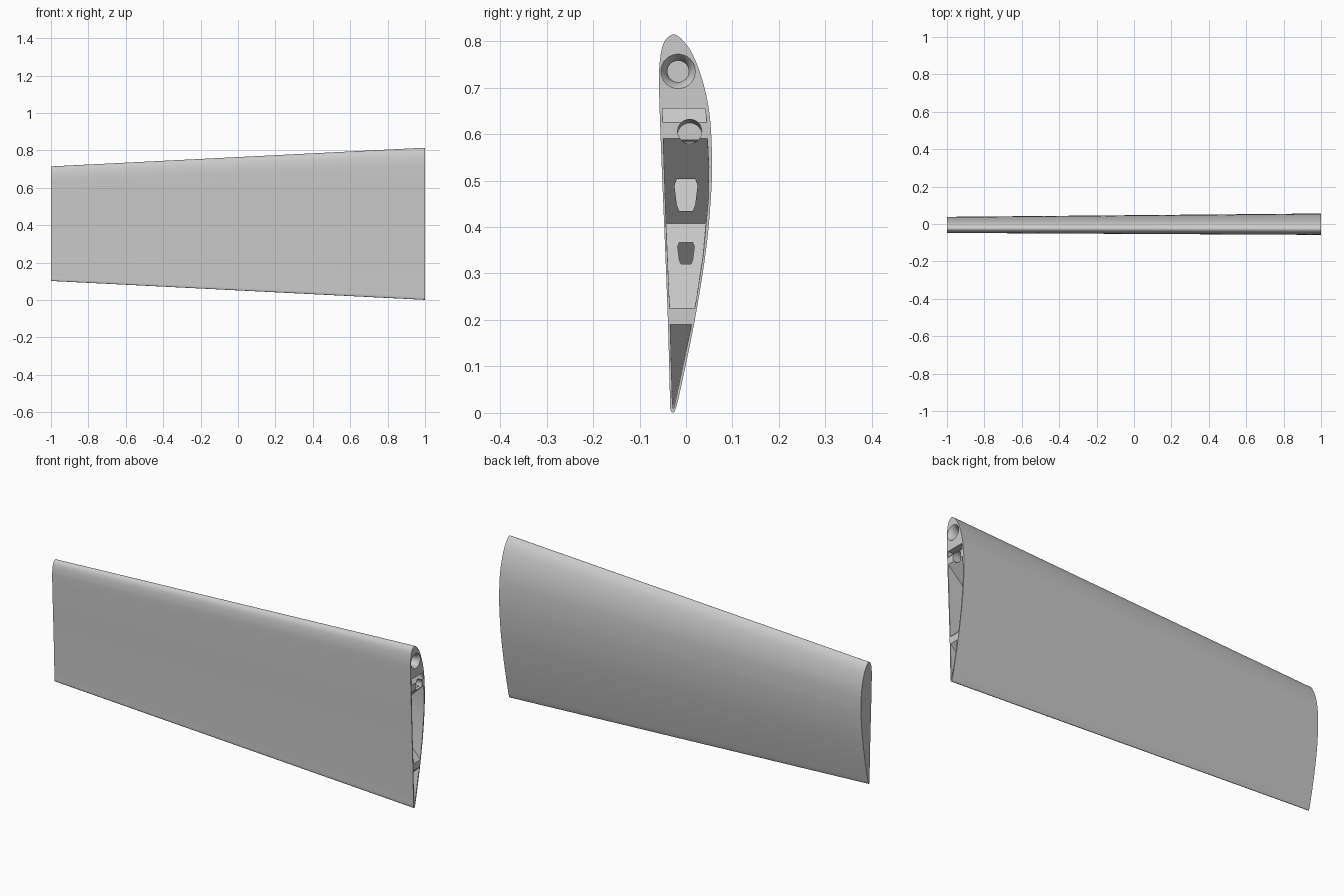
import bpy, bmesh, math
from mathutils import Vector, Matrix

cube = bpy.data.objects.get("Cube")
if cube:
    bpy.data.objects.remove(cube, do_unlink=True)

grey = bpy.data.materials.new("light_grey")
grey.use_nodes = True
grey.diffuse_color = (0.6, 0.6, 0.6, 1)
grey.node_tree.nodes["Principled BSDF"].inputs["Base Color"].default_value = (0.6, 0.6, 0.6, 1)


def taper(y, z, x):
    """Place a root section point at span position x, shrinking towards the tip."""
    t = (1 - x) / 2
    s = 1 - 0.247 * t
    return (x, y * s - 0.004 * t, 0.41 + (z - 0.41) * s)


def make(name, bm):
    bmesh.ops.recalc_face_normals(bm, faces=bm.faces)
    mesh = bpy.data.meshes.new(name)
    bm.to_mesh(mesh)
    bm.free()
    mesh.materials.append(grey)
    ob = bpy.data.objects.new(name, mesh)
    bpy.context.collection.objects.link(ob)
    return ob


def loft(name, rings):
    """Closed solid between rings that have equal point counts."""
    bm = bmesh.new()
    loops = [[bm.verts.new(p) for p in ring] for ring in rings]
    n = len(loops[0])
    for a, b in zip(loops, loops[1:]):
        for i in range(n):
            j = (i + 1) % n
            bm.faces.new((a[i], a[j], b[j], b[i]))
    bm.faces.new(loops[0])
    bm.faces.new(loops[-1])
    return make(name, bm)


def swept(name, section, start, end):
    return loft(name, [[taper(y, z, x) for y, z in section] for x in (start, end)])


def circle(x, y, z, r, n=32):
    return [(x, y + r * math.cos(2 * math.pi * i / n), z + r * math.sin(2 * math.pi * i / n))
            for i in range(n)]


def boolean(target, tool, operation="DIFFERENCE"):
    mod = target.modifiers.new("cut", "BOOLEAN")
    mod.operation, mod.solver, mod.object = operation, "EXACT", tool
    bpy.context.view_layer.update()
    bpy.context.view_layer.objects.active = target
    bpy.ops.object.modifier_apply(modifier=mod.name)


def smooth_loop(points, steps=6):
    """Catmull-Rom curve through a closed loop of section points."""
    pts, out = [Vector(p) for p in points], []
    for i in range(len(pts)):
        a, b, c, d = (pts[(i + k) % len(pts)] for k in (-1, 0, 1, 2))
        for k in range(steps):
            t = k / steps
            out.append(0.5 * (2 * b + (c - a) * t + (2 * a - 5 * b + 4 * c - d) * t ** 2
                              + (3 * b - a - 3 * c + d) * t ** 3))
    return out


# Wing skin, from the airfoil section
airfoil = smooth_loop([
    (-0.029, 0.814), (-0.047, 0.798), (-0.056, 0.76), (-0.058, 0.7), (-0.053, 0.55),
    (-0.046, 0.38), (-0.039, 0.2), (-0.035, 0.05), (-0.034, 0.01), (-0.028, 0.001),
    (-0.022, 0.01), (-0.012, 0.05), (0.019, 0.2), (0.043, 0.35), (0.054, 0.47),
    (0.056, 0.55), (0.051, 0.64), (0.037, 0.71), (0.015, 0.77), (-0.01, 0.805)])
wing = swept("wing", airfoil, 1, -1)

# Hollow cells between the spars
main_section = [(-0.049, 0.59), (-0.043, 0.41), (-0.035, 0.225), (0.019, 0.225),
                (0.037, 0.34), (0.048, 0.46), (0.049, 0.53), (0.046, 0.59)]
rear_section = [(-0.034, 0.19), (-0.029, 0.01), (-0.026, 0.01), (0.012, 0.19)]
cells = []
for label, section in (("main", main_section), ("rear", rear_section)):
    boolean(wing, swept(label + "_void", section, 1.02, -0.98))
    cells.append((label, section, swept(label + "_cell", section, 1, -0.98)))

# Nose recess with flared rim and tube bore
boolean(wing, loft("nose_flare", [circle(1.001, -0.017, 0.735, 0.038),
                                  circle(0.99, -0.017, 0.735, 0.029),
                                  circle(0.965, -0.017, 0.735, 0.023),
                                  circle(0.8, -0.017, 0.735, 0.023)]))

# Sloped slot in the front spar
slot = [(1.001, -0.051, 0.655), (1.001, 0.041, 0.655), (1.001, 0.045, 0.625), (1.001, -0.05, 0.625)]
slot_floor = [(x - 0.03 if z > 0.64 else x - 0.002, y, z) for x, y, z in slot]
boolean(wing, loft("spar_slot", [slot, slot_floor]))

# Round passage through the spar
passage = loft("passage", [circle(1.01, 0.008, 0.607, 0.026), circle(0.9, 0.008, 0.598, 0.026)])
boolean(wing, passage)


# Lightening hole cutters for the diagonal ribs
def hole(bottom, top, half):
    h = (top - bottom) * 0.2
    sec = [(-half * 0.6, bottom), (half * 0.6, bottom), (half * 0.8, bottom + h), (half, top - h),
           (half * 0.8, top), (-half * 0.8, top), (-half, top - h), (-half * 0.8, bottom + h)]
    return loft("rib_hole", [[(x, y, z) for y, z in sec] for x in (1.01, 0.83)])


holes = [hole(0.435, 0.503, 0.025), hole(0.32, 0.367, 0.018), passage]

# Crossing diagonal ribs, trimmed to the cells
ribs = []
for label, section, cell in cells:
    top = max(z for y, z in section)
    low = min(z for y, z in section)
    pitch = top - low
    for k in range(4 if label == "main" else 6):
        for way, begin in (("down", top), ("up", low)):
            if label == "rear" and way == "up":
                continue
            sign = -1 if way == "down" else 1
            x0 = 1 - k * pitch
            front = [(x0 + 0.05, begin - sign * 0.05), (x0 - pitch - 0.05, begin + sign * (pitch + 0.05))]
            path = front + [(x - 0.012, z) for x, z in reversed(front)]
            rib = loft(label + "_rib_" + way, [[(x, y, z) for x, z in path] for y in (-0.1, 0.1)])
            boolean(rib, cell, "INTERSECT")
            if label == "main" and k == 0:
                for cutter in holes:
                    boolean(rib, cutter)
            ribs.append(rib)

# Remove cutters, then shade the finished parts
for ob in list(bpy.context.collection.objects):
    if ob.type == "MESH" and ob.name.endswith(("void", "cell", "flare", "slot", "passage")) \
            or ob.name.startswith("rib_hole"):
        bpy.data.objects.remove(ob, do_unlink=True)
bpy.ops.object.select_all(action="DESELECT")
for ob in [wing] + ribs:
    ob.select_set(True)
bpy.context.view_layer.objects.active = wing
bpy.ops.object.shade_smooth_by_angle(angle=math.radians(30))
